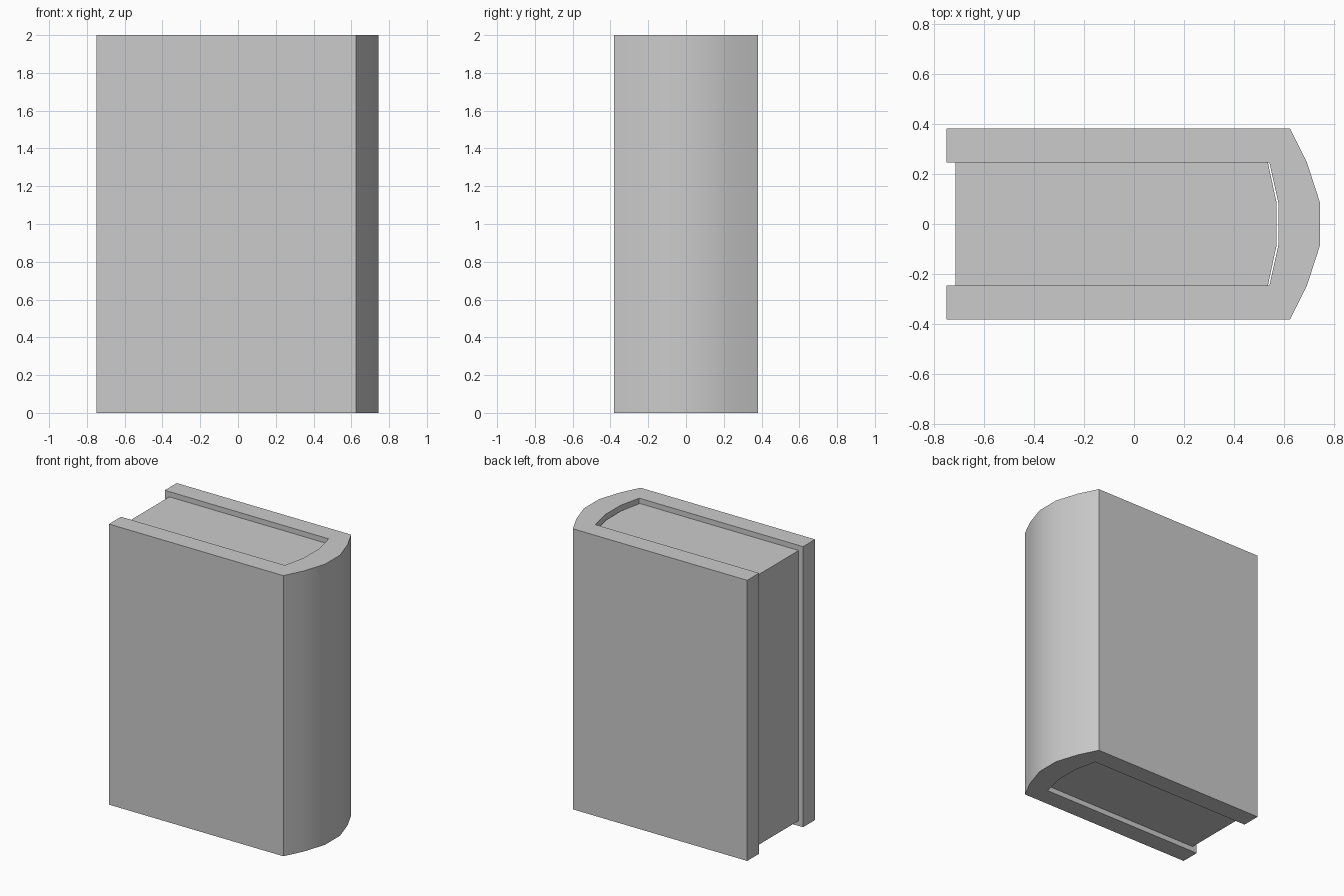
import bpy, bmesh

if "Cube" in bpy.data.objects:
    bpy.data.objects.remove(bpy.data.objects["Cube"])


def mirrored(half):
    """Complete an outline from its +y half, given from front to spine."""
    return half + [(x, -y) for x, y in reversed(half)]


def extrude_outline(name, outline, z0, z1):
    bm = bmesh.new()
    base = bm.faces.new([bm.verts.new((x, y, z0)) for x, y in outline])
    result = bmesh.ops.extrude_face_region(bm, geom=[base], use_keep_orig=True)
    top = [g for g in result["geom"] if isinstance(g, bmesh.types.BMVert)]
    bmesh.ops.translate(bm, verts=top, vec=(0, 0, z1 - z0))
    bmesh.ops.recalc_face_normals(bm, faces=bm.faces)
    mesh = bpy.data.meshes.new(name)
    bm.to_mesh(mesh)
    bm.free()
    obj = bpy.data.objects.new(name, mesh)
    bpy.context.collection.objects.link(obj)
    bpy.ops.object.select_all(action='DESELECT')
    obj.select_set(True)
    bpy.context.view_layer.objects.active = obj
    bpy.ops.object.shade_smooth_by_angle(angle=0.6)
    return obj


# Cover: two boards joined by a rounded spine
outer = mirrored([(-0.75, 0.382), (0.625, 0.382), (0.693, 0.245), (0.745, 0.085)])
inner = mirrored([(-0.75, 0.247), (0.542, 0.247), (0.578, 0.085)])
extrude_outline("cover", outer + inner[::-1], 0.0, 2.0)

# Page block, inset from the cover at the top, bottom and fore edge
pages = mirrored([(-0.715, 0.247), (0.536, 0.247), (0.571, 0.085)])
extrude_outline("page_block", pages, 0.037, 1.963)
